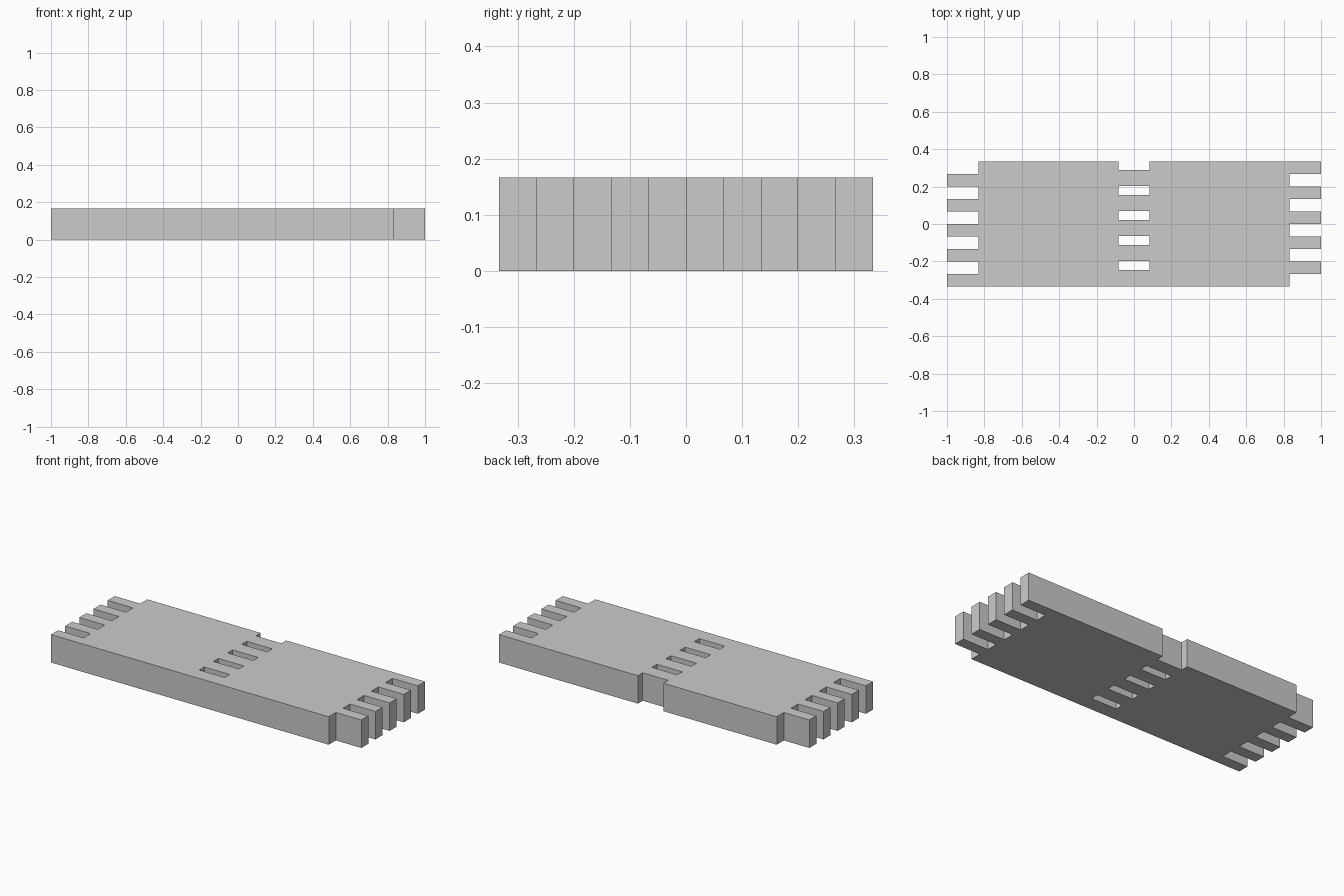
import bpy
import bmesh

cube = bpy.data.objects.get("Cube")
if cube:
    bpy.data.objects.remove(cube, do_unlink=True)

LENGTH = 1.0                # half length, tooth tips included
CORE = 0.832                # half length of the solid plate
HALF_WIDTH = 1 / 3
THICKNESS = 1 / 6
STEPS = 10                  # tooth and gap positions along each end
STEP = 2 * HALF_WIDTH / STEPS
SLOT_X = 0.084              # half length of a middle slot
SLOT_Y = 0.048              # width of a middle slot
SLOT_START = -0.245


def row(i):
    return -HALF_WIDTH + i * STEP


# Outline: right-hand end, notch in the back edge, left-hand end
outline = []
for i in range(STEPS):
    x = LENGTH if i % 2 else CORE
    outline += [(x, row(i)), (x, row(i + 1))]

notch = SLOT_START + 8 * STEP
outline += [(SLOT_X, HALF_WIDTH), (SLOT_X, notch),
            (-SLOT_X, notch), (-SLOT_X, HALF_WIDTH)]

for i in reversed(range(STEPS)):
    x = -CORE if i % 2 else -LENGTH
    outline += [(x, row(i + 1)), (x, row(i))]

# Four closed slots across the middle
loops = [outline]
for k in range(4):
    y = SLOT_START + 2 * STEP * k
    loops.append([(-SLOT_X, y), (SLOT_X, y),
                  (SLOT_X, y + SLOT_Y), (-SLOT_X, y + SLOT_Y)])

# Filled flat profile, extruded to the panel thickness
profile = bpy.data.curves.new("panel_profile", "CURVE")
profile.dimensions = "2D"
profile.fill_mode = "BOTH"
profile.extrude = THICKNESS / 2
for loop in loops:
    spline = profile.splines.new("POLY")
    spline.points.add(len(loop) - 1)
    for point, (x, y) in zip(spline.points, loop):
        point.co = (x, y, 0, 1)
    spline.use_cyclic_u = True

source = bpy.data.objects.new("panel_profile", profile)
bpy.context.collection.objects.link(source)
bpy.context.view_layer.update()
evaluated = source.evaluated_get(bpy.context.evaluated_depsgraph_get())
mesh = bpy.data.meshes.new_from_object(evaluated)
bpy.data.objects.remove(source, do_unlink=True)

# Weld the caps to the walls and stand the panel on the ground
bm = bmesh.new()
bm.from_mesh(mesh)
bmesh.ops.remove_doubles(bm, verts=bm.verts, dist=0.0001)
bmesh.ops.recalc_face_normals(bm, faces=bm.faces)
bmesh.ops.translate(bm, verts=bm.verts, vec=(0, 0, THICKNESS / 2))
for face in bm.faces:
    face.smooth = False
    face.material_index = 0
bm.to_mesh(mesh)
bm.free()

mesh.name = "slotted_panel"
panel = bpy.data.objects.new("slotted_panel", mesh)
bpy.context.collection.objects.link(panel)

# Plain grey finish
grey = bpy.data.materials.new("light_grey")
grey.use_nodes = True
color = (0.6, 0.6, 0.6, 1)
grey.diffuse_color = color
for node in grey.node_tree.nodes:
    if node.type == "BSDF_PRINCIPLED":
        node.inputs["Base Color"].default_value = color
mesh.materials.clear()
mesh.materials.append(grey)
